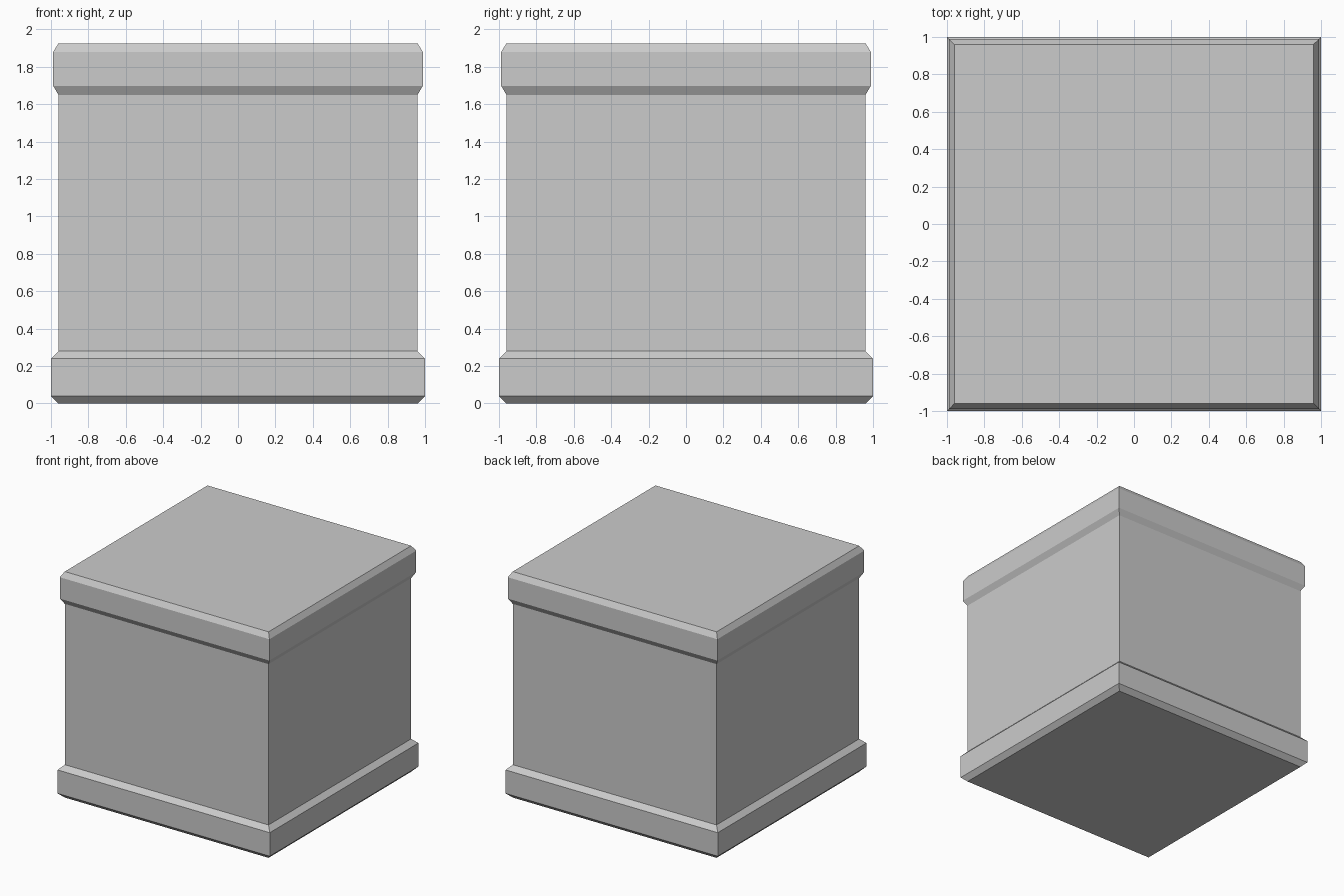
import bpy, bmesh

if "Cube" in bpy.data.objects:
    bpy.data.objects.remove(bpy.data.objects["Cube"])


def square_loft(name, profile, cap_bottom=False, cap_top=False):
    """Stack square rings given as (half width, height) and skin them."""
    bm = bmesh.new()
    rings = [[bm.verts.new((sx * h, sy * h, z))
              for sx, sy in ((-1, -1), (1, -1), (1, 1), (-1, 1))]
             for h, z in profile]
    for low, high in zip(rings, rings[1:]):
        for i in range(4):
            j = (i + 1) % 4
            bm.faces.new((low[i], low[j], high[j], high[i]))
    if cap_bottom:
        bm.faces.new(rings[0][::-1])
    if cap_top:
        bm.faces.new(rings[-1])
    mesh = bpy.data.meshes.new(name)
    bm.to_mesh(mesh)
    bm.free()
    obj = bpy.data.objects.new(name, mesh)
    bpy.context.collection.objects.link(obj)
    return obj


BODY = 0.96

# Chamfered plinth at the bottom
square_loft("base_band", [(BODY, 0), (1.0, 0.04), (1.0, 0.24), (BODY, 0.28)],
            cap_bottom=True)

# Plain walls between the two bands
square_loft("body", [(BODY, 0.28), (BODY, 1.65)])

# Chamfered lid band with flat top
square_loft("lid_band", [(BODY, 1.65), (0.988, 1.698), (0.988, 1.88), (BODY, 1.925)],
            cap_top=True)
